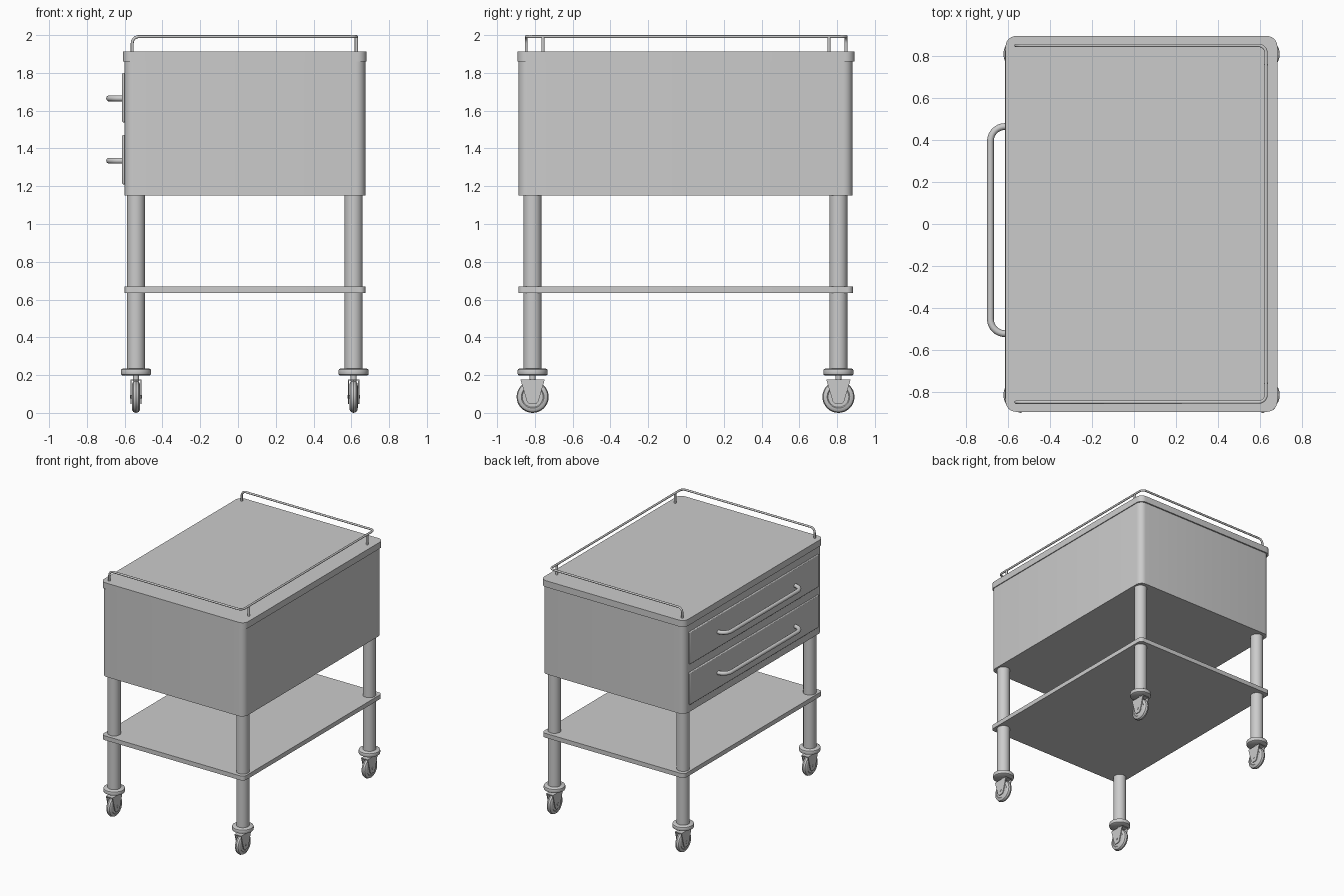
import bpy, bmesh, math
from mathutils import Vector

if "Cube" in bpy.data.objects:
    bpy.data.objects.remove(bpy.data.objects["Cube"])

CX = 0.036          # middle of the cabinet in x


def finish(name, bm, angle=35):
    bmesh.ops.recalc_face_normals(bm, faces=bm.faces)
    me = bpy.data.meshes.new(name)
    bm.to_mesh(me)
    bm.free()
    ob = bpy.data.objects.new(name, me)
    bpy.context.collection.objects.link(ob)
    bpy.context.view_layer.objects.active = ob
    ob.select_set(True)
    bpy.ops.object.shade_smooth_by_angle(angle=math.radians(angle))
    ob.select_set(False)
    return ob


def prism(bm, pts, offset):
    face = bm.faces.new([bm.verts.new(p) for p in pts])
    new = bmesh.ops.extrude_face_region(bm, geom=[face])
    vs = [g for g in new["geom"] if isinstance(g, bmesh.types.BMVert)]
    bmesh.ops.translate(bm, verts=vs, vec=offset)


def slab(name, x0, x1, y0, y1, z0, z1, r, seg=6):
    pts = []
    corners = [(x1 - r, y1 - r), (x0 + r, y1 - r), (x0 + r, y0 + r), (x1 - r, y0 + r)]
    for k, (cx, cy) in enumerate(corners):
        for i in range(seg + 1):
            a = math.pi / 2 * (k + i / seg)
            pts.append((cx + r * math.cos(a), cy + r * math.sin(a), z0))
    bm = bmesh.new()
    prism(bm, pts, (0, 0, z1 - z0))
    return finish(name, bm)


def lathe(name, profile, centre, axis="Z", steps=32):
    # profile: (radius, distance along axis)
    bm = bmesh.new()
    if axis == "Z":
        vs = [bm.verts.new((r, 0, h)) for r, h in profile]
    else:
        vs = [bm.verts.new((h, 0, r)) for r, h in profile]
    edges = [bm.edges.new(e) for e in zip(vs, vs[1:])]
    bmesh.ops.spin(bm, geom=vs + edges, cent=(0, 0, 0), steps=steps, angle=2 * math.pi,
                   axis=(0, 0, 1) if axis == "Z" else (1, 0, 0))
    bmesh.ops.remove_doubles(bm, verts=bm.verts, dist=1e-5)
    bmesh.ops.translate(bm, verts=bm.verts, vec=centre)
    return finish(name, bm)


def tube(name, pts, radius, bend, seg=6):
    # round every inner corner of the path, then sweep a circle along it
    pts = [Vector(p) for p in pts]
    path = [pts[0]]
    for a, b, c in zip(pts, pts[1:], pts[2:]):
        p, q = b + (a - b).normalized() * bend, b + (c - b).normalized() * bend
        centre = p + q - b
        for i in range(seg + 1):
            t = math.pi / 2 * i / seg
            path.append(centre + (p - centre) * math.cos(t) + (q - centre) * math.sin(t))
    path.append(pts[-1])
    cu = bpy.data.curves.new(name, "CURVE")
    cu.dimensions = "3D"
    cu.bevel_depth = radius
    cu.bevel_resolution = 3
    cu.use_fill_caps = True
    sp = cu.splines.new("POLY")
    sp.points.add(len(path) - 1)
    for sp_pt, p in zip(sp.points, path):
        sp_pt.co = (*p, 1)
    ob = bpy.data.objects.new(name, cu)
    bpy.context.collection.objects.link(ob)
    return ob


# cabinet, table top and lower shelf
slab("cabinet", -0.602, 0.674, -0.887, 0.882, 1.15, 1.86, 0.05)
slab("table_top", -0.61, 0.681, -0.892, 0.893, 1.86, 1.912, 0.05)
slab("lower_shelf", -0.602, 0.674, -0.888, 0.884, 0.635, 0.67, 0.03)

# drawers with bar handles on the -x side
for label, z0, hz in (("lower", 1.21, 1.335), ("upper", 1.538, 1.665)):
    bm = bmesh.new()
    prism(bm, [(-0.59, -0.83, z0), (-0.59, 0.825, z0),
               (-0.59, 0.825, z0 + 0.262), (-0.59, -0.83, z0 + 0.262)], (-0.023, 0, 0))
    drawer = finish(label + "_drawer_front", bm)
    bev = drawer.modifiers.new("edge", "BEVEL")
    bev.width, bev.segments = 0.006, 2
    tube(label + "_drawer_handle",
         [(-0.605, 0.463, hz), (-0.682, 0.463, hz), (-0.682, -0.521, hz), (-0.605, -0.521, hz)],
         0.016, 0.07, 8)

# guard rail around three sides, with two support posts
ZR = 1.992
tube("guard_rail",
     [(-0.56, -0.846, 1.9), (-0.56, -0.846, ZR), (0.627, -0.846, ZR),
      (0.627, 0.848, ZR), (-0.56, 0.848, ZR), (-0.56, 0.848, 1.9)], 0.008, 0.035)
for y in (-0.757, 0.757):
    lathe("rail_post", [(0, 1.9), (0.009, 1.9), (0.009, ZR), (0, ZR)], (0.627, y, 0), steps=12)

# legs and castors
for x in (CX - 0.576, CX + 0.576):
    for y in (-0.812, 0.807):
        lathe("leg", [(0, 0.2), (0.048, 0.2), (0.048, 1.16), (0, 1.16)], (x, y, 0))
        lathe("leg_collar", [(0, 0.197), (0.07, 0.197), (0.078, 0.202), (0.08, 0.21),
                             (0.08, 0.222), (0.078, 0.23), (0.07, 0.235), (0, 0.235)], (x, y, 0))
        lathe("castor_stem", [(0, 0.165), (0.016, 0.165), (0.016, 0.205), (0, 0.205)],
              (x, y, 0), steps=16)
        lathe("castor_wheel", [(0, -0.018), (0.055, -0.018), (0.06, -0.022), (0.07, -0.021),
                               (0.08, -0.014), (0.085, 0), (0.08, 0.014), (0.07, 0.021),
                               (0.06, 0.022), (0.055, 0.018), (0, 0.018)],
              (x, y, 0.085), axis="X")
        # fork: two tapered cheeks and a bridge over the wheel
        bm = bmesh.new()
        outline = [(-0.064, 0.176), (-0.03, 0.06), (-0.018, 0.047), (0.018, 0.047),
                   (0.03, 0.06), (0.064, 0.176)]
        for side in (-1, 1):
            prism(bm, [(x + side * 0.024, y + py, pz) for py, pz in outline],
                  (side * 0.006, 0, 0))
        prism(bm, [(x - 0.03, y - 0.064, 0.171), (x + 0.03, y - 0.064, 0.171),
                   (x + 0.03, y + 0.064, 0.171), (x - 0.03, y + 0.064, 0.171)], (0, 0, 0.006))
        finish("castor_fork", bm)
        lathe("castor_axle", [(0, -0.033), (0.01, -0.033), (0.01, 0.033), (0, 0.033)],
              (x, y, 0.085), axis="X", steps=12)
